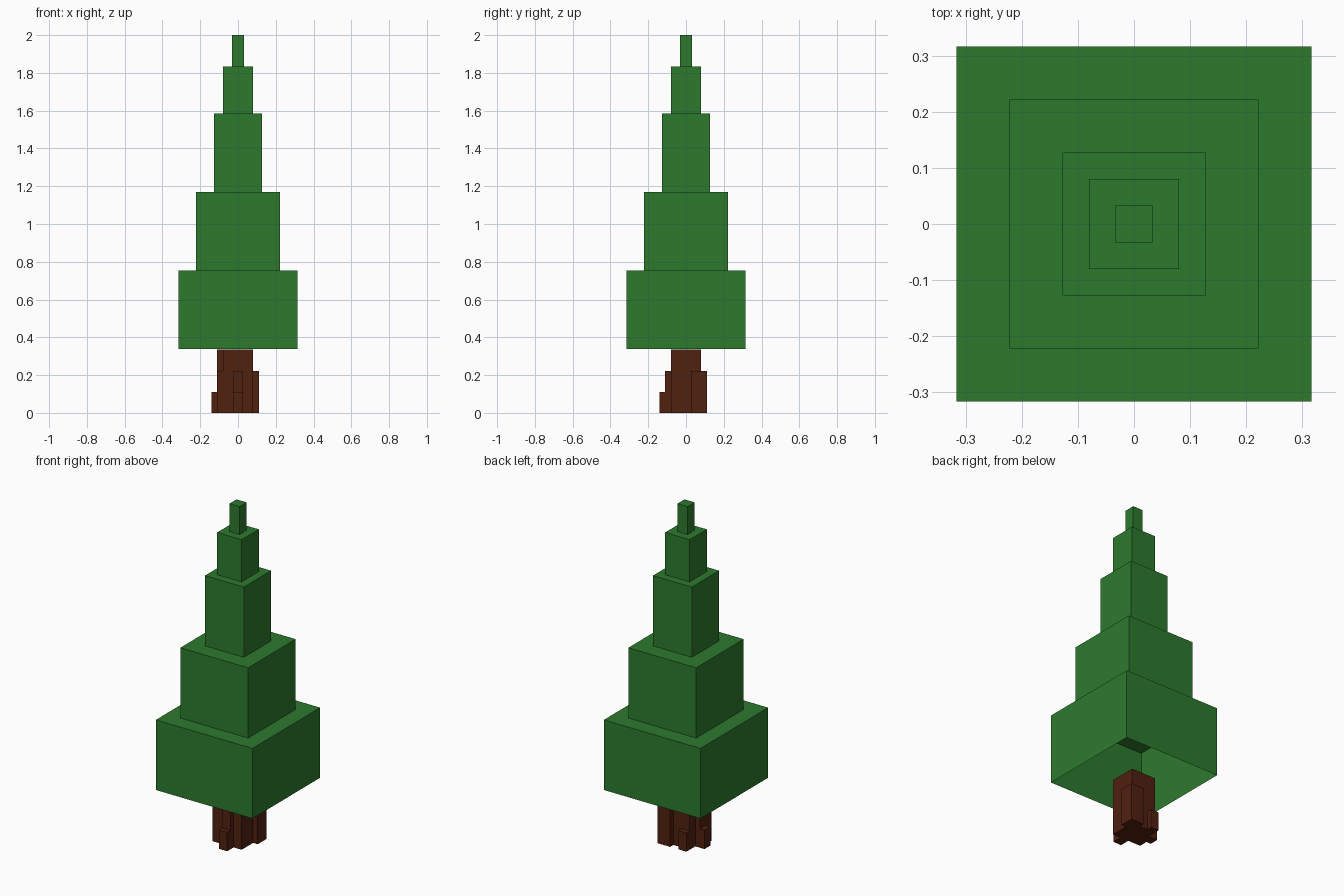
import bpy, bmesh

if "Cube" in bpy.data.objects:
    bpy.data.objects.remove(bpy.data.objects["Cube"])

def material(name, rgb):
    m = bpy.data.materials.new(name)
    m.diffuse_color = (*rgb, 1)
    m.use_nodes = True
    m.node_tree.nodes["Principled BSDF"].inputs["Base Color"].default_value = m.diffuse_color
    return m

GREEN = material("leaf green", (0.026, 0.195, 0.027))
BROWN = material("bark brown", (0.080, 0.015, 0.0045))

def box(name, x, y, z, mat, open_bottom=False):
    """Box from (min, max) ranges, optionally without its underside."""
    bm = bmesh.new()
    bmesh.ops.create_cube(bm, size=1)
    for v in bm.verts:
        v.co = [r[0] if c < 0 else r[1] for c, r in zip(v.co, (x, y, z))]
    bm.normal_update()
    if open_bottom:
        low = [f for f in bm.faces if f.normal.z < -0.5]
        bmesh.ops.delete(bm, geom=low, context='FACES_ONLY')
    me = bpy.data.meshes.new(name)
    bm.to_mesh(me)
    bm.free()
    me.materials.append(mat)
    ob = bpy.data.objects.new(name, me)
    bpy.context.collection.objects.link(ob)

# Foliage tiers: half width, bottom, top (hollow, open underneath)
tiers = [(0.316, 0.338, 0.753), (0.222, 0.753, 1.169), (0.127, 1.169, 1.585),
         (0.08, 1.585, 1.835), (0.033, 1.835, 2.0)]
for i, (h, z0, z1) in enumerate(tiers):
    box(f"foliage_tier_{i + 1}", (-h, h), (-h, h), (z0, z1), GREEN, True)

# Trunk
T, A, B, W = 0.08, 0.11, 0.14, 0.027
box("trunk", (-T, T), (-T, T), (0, 0.336), BROWN)

# Roots: x range, y range, height
roots = {
    "front_root": ((-W, W), (-A, -T), 0.222),
    "front_root_tip": ((-W, W), (-B, -A), 0.111),
    "left_root_tall": ((-A, -T), (-W, W), 0.336),
    "left_root_low": ((-A, -T), (-T, -W), 0.222),
    "left_root_tip": ((-B, -A), (-W, W), 0.111),
    "back_right_root": ((W, A), (W, A), 0.222),
    "back_left_root": ((-T, -W), (T, A), 0.111),
}
for name, (x, y, h) in roots.items():
    box(name, x, y, (0, h), BROWN)
